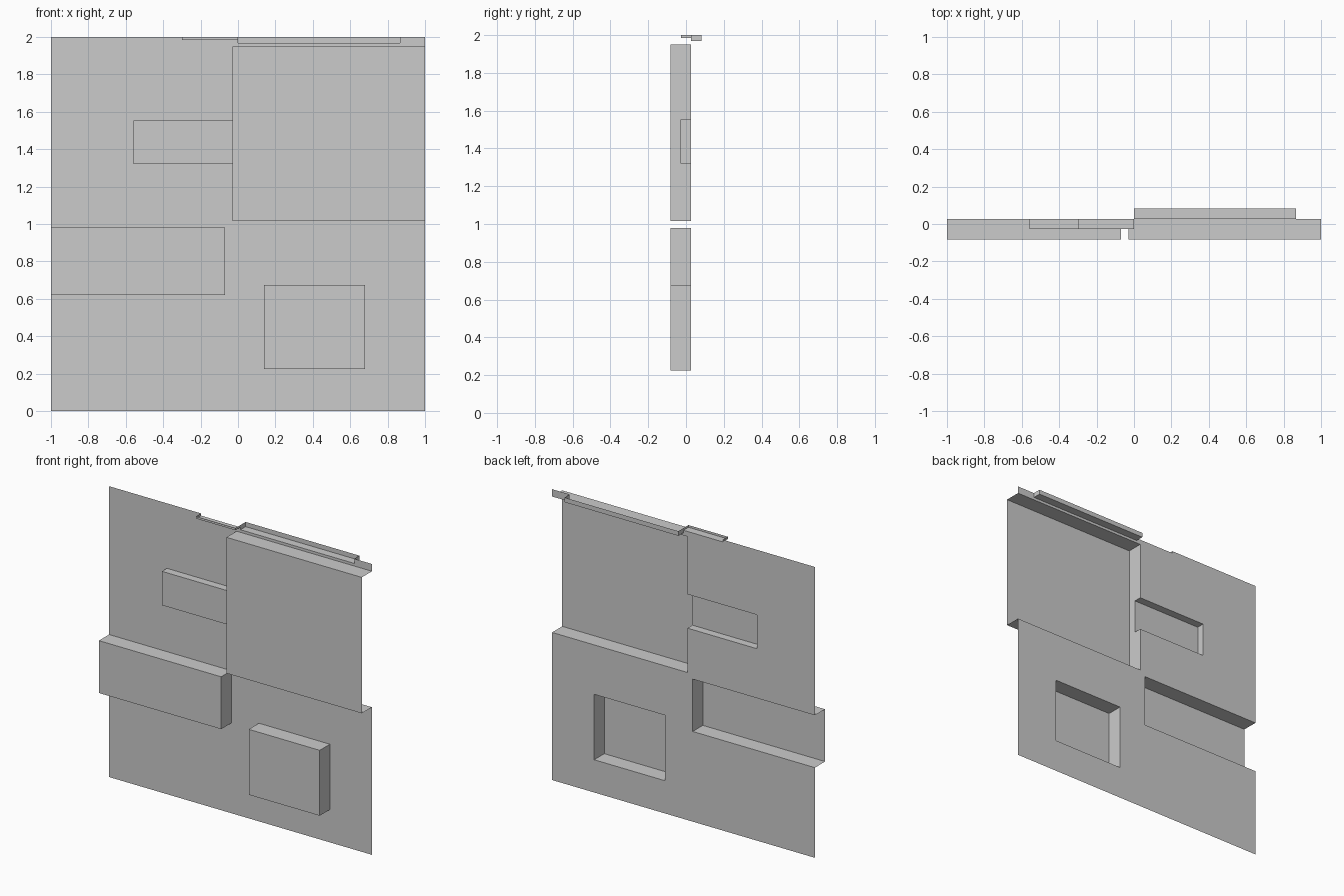
import bpy, bmesh

if "Cube" in bpy.data.objects:
    bpy.data.objects.remove(bpy.data.objects["Cube"])

BASE_Y = 0.027                       # plane of the thin open sheet

# pressed regions: x0, x1, z0, z1, y of the face
REGIONS = [
    (-0.03, 1.00, 1.015, 1.95, -0.083),   # large upper right panel, open at the side
    (-1.00, -0.07, 0.62, 0.98, -0.083),   # left band, open at the side
    (0.14, 0.68, 0.225, 0.675, -0.083),   # lower right box
    (-0.56, -0.03, 1.32, 1.553, -0.027),  # shallow panel running into the large one
    (-0.30, 0.00, 1.985, 2.00, -0.027),   # top edge, front lip
    (0.00, 0.866, 1.968, 2.00, 0.083),    # top edge, rear lip
]

xs = sorted({-1.0, 1.0} | {v for r in REGIONS for v in r[0:2]})
zs = sorted({0.0, 2.0} | {v for r in REGIONS for v in r[2:4]})


def depth(i, k):
    """Face position of one grid cell."""
    x, z = (xs[i] + xs[i + 1]) / 2, (zs[k] + zs[k + 1]) / 2
    for x0, x1, z0, z1, y in REGIONS:
        if x0 < x < x1 and z0 < z < z1:
            return y
    return BASE_Y


bm = bmesh.new()


def quad(*pts):
    bm.faces.new([bm.verts.new(p) for p in pts])


for i in range(len(xs) - 1):
    for k in range(len(zs) - 1):
        x0, x1, z0, z1 = xs[i], xs[i + 1], zs[k], zs[k + 1]
        y = depth(i, k)
        # flat cell
        quad((x0, y, z0), (x1, y, z0), (x1, y, z1), (x0, y, z1))
        # step to the cell on the right
        if i < len(xs) - 2 and depth(i + 1, k) != y:
            n = depth(i + 1, k)
            quad((x1, y, z0), (x1, n, z0), (x1, n, z1), (x1, y, z1))
        # step to the cell above
        if k < len(zs) - 2 and depth(i, k + 1) != y:
            n = depth(i, k + 1)
            quad((x0, y, z1), (x1, y, z1), (x1, n, z1), (x0, n, z1))

bmesh.ops.remove_doubles(bm, verts=bm.verts, dist=1e-5)
mesh = bpy.data.meshes.new("wall_panel")
bm.to_mesh(mesh)
bm.free()
bpy.context.collection.objects.link(bpy.data.objects.new("wall_panel", mesh))
